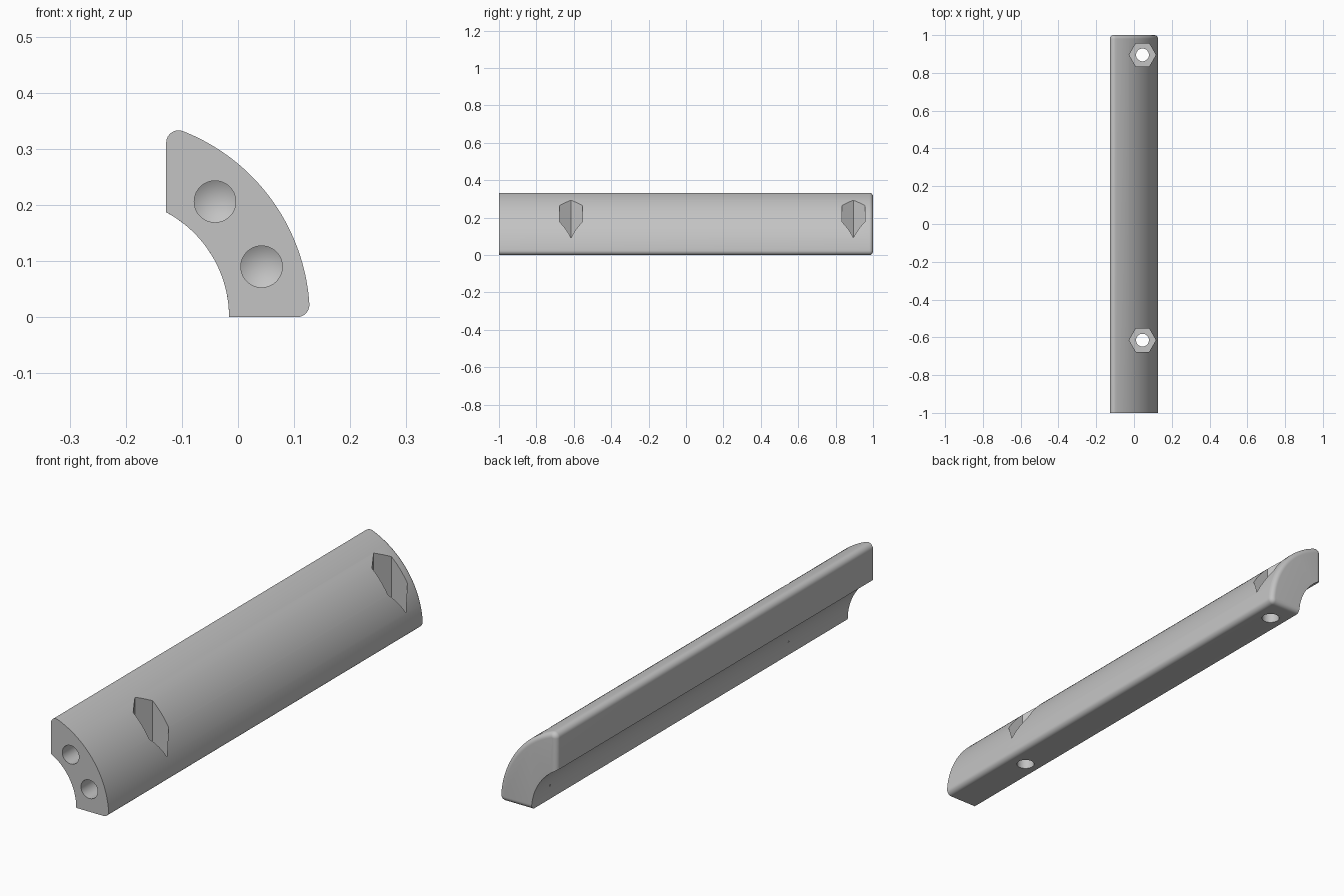
import bpy, bmesh, math
from mathutils import Matrix, Vector

if "Cube" in bpy.data.objects:
    bpy.data.objects.remove(bpy.data.objects["Cube"])

CX, R_IN, R_OUT = -0.228, 0.212, 0.356   # shared arc centre and radii
LEFT, RC, FILLET = -0.128, 0.022, 0.020  # flat side, corner radius, end rounding

grey = bpy.data.materials.new("grey")
grey.diffuse_color = (0.55, 0.55, 0.55, 1)
grey.use_nodes = True
grey.node_tree.nodes["Principled BSDF"].inputs["Base Color"].default_value = grey.diffuse_color


def arc(cx, cz, r, a0, a1, n):
    return [(cx + r * math.cos(a0 + (a1 - a0) * i / n),
             cz + r * math.sin(a0 + (a1 - a0) * i / n)) for i in range(n + 1)]


def section(d):
    """Quarter-ring outline with every side but the inner arc moved in by d."""
    k = R_OUT - RC
    bx, bz = CX + math.sqrt(k * k - RC * RC), RC
    tx = LEFT + RC
    tz = math.sqrt(k * k - (tx - CX) ** 2)
    a_low = math.atan2(bz, bx - CX)
    a_high = math.atan2(tz, tx - CX)
    pts = arc(bx, bz, RC - d, -math.pi / 2, a_low, 8)
    pts += arc(CX, 0, R_OUT - d, a_low, a_high, 40)[1:-1]
    pts += arc(tx, tz, RC - d, a_high, math.pi, 8)
    pts += arc(CX, 0, R_IN, math.acos((LEFT + d - CX) / R_IN), math.asin(d / R_IN), 32)
    return pts


def finish(bm, name):
    bmesh.ops.recalc_face_normals(bm, faces=bm.faces[:])
    me = bpy.data.meshes.new(name)
    bm.to_mesh(me)
    bm.free()
    me.materials.append(grey)
    ob = bpy.data.objects.new(name, me)
    bpy.context.collection.objects.link(ob)
    return ob


# Rail: square front end, rounded back end
bm = bmesh.new()
stations = [(-1.0, 0.0)]
for i in range(9):
    a = math.pi / 2 * i / 8
    stations.append((1 - FILLET + FILLET * math.sin(a), FILLET * (1 - math.cos(a))))
rings = [[bm.verts.new((x, y, z)) for x, z in section(d)] for y, d in stations]
for p, q in zip(rings, rings[1:]):
    for i in range(len(p)):
        j = (i + 1) % len(p)
        bm.faces.new((p[i], p[j], q[j], q[i]))
bm.faces.new(rings[0])
bm.faces.new(rings[-1])
rail = finish(bm, "rail")


def cutter(name, sides, r1, r2, depth, centre, rot):
    bm = bmesh.new()
    bmesh.ops.create_cone(bm, cap_ends=True, segments=sides, radius1=r1, radius2=r2,
                          depth=depth, matrix=Matrix.Translation(centre) @ rot)
    return finish(bm, name)


def drill(name, x, z, r, depth, tip):
    """Blind hole along y with a conical bottom."""
    bm = bmesh.new()
    loops = []
    for y in (-1.1, -1 + depth):
        loops.append([bm.verts.new((px, y, pz))
                      for px, pz in arc(x, z, r, 0, 2 * math.pi, 48)[:-1]])
    end = bm.verts.new((x, -1 + depth + tip, z))
    a, b = loops
    bm.faces.new(a)
    for i in range(48):
        j = (i + 1) % 48
        bm.faces.new((a[i], a[j], b[j], b[i]))
        bm.faces.new((b[i], b[j], end))
    return finish(bm, name)


cutters = []
# Nut pockets and bolt holes
for y in (-0.615, 0.895):
    turn = Matrix.Rotation(math.pi / 2, 4, 'Z')
    bm_pts = cutter("nut_pocket_cutter", 6, 0.071, 0.071, 0.5,
                    Vector((0.045, y, 0.057 + 0.25)), turn)
    cutters.append(bm_pts)
    cutters.append(cutter("bolt_hole_cutter", 48, 0.034, 0.034, 0.3,
                          Vector((0.045, y, 0.05)), Matrix.Identity(4)))
# Dowel holes in the front end
for x, z in ((-0.041, 0.206), (0.042, 0.09)):
    cutters.append(drill("dowel_hole_cutter", x, z, 0.037, 0.2, 0.022))

for c in cutters:
    # pocket corners point along x
    if c.name.startswith("nut"):
        xs = max(v.co.x for v in c.data.vertices)
        if xs < 0.045 + 0.07:
            y0 = sum(v.co.y for v in c.data.vertices) / len(c.data.vertices)
            m = Matrix.Translation((0.045, y0, 0)) @ Matrix.Rotation(math.pi / 6, 4, 'Z') \
                @ Matrix.Translation((-0.045, -y0, 0))
            c.data.transform(m)
    mod = rail.modifiers.new("cut", 'BOOLEAN')
    mod.operation, mod.solver, mod.object = 'DIFFERENCE', 'EXACT', c

# Apply the cuts, drop the cutters, smooth the curved faces
bpy.context.view_layer.objects.active = rail
rail.select_set(True)
for m in list(rail.modifiers):
    bpy.ops.object.modifier_apply(modifier=m.name)
for c in cutters:
    bpy.data.objects.remove(c)
bpy.ops.object.select_all(action='DESELECT')
rail.select_set(True)
bpy.ops.object.shade_smooth_by_angle(angle=math.radians(25))
